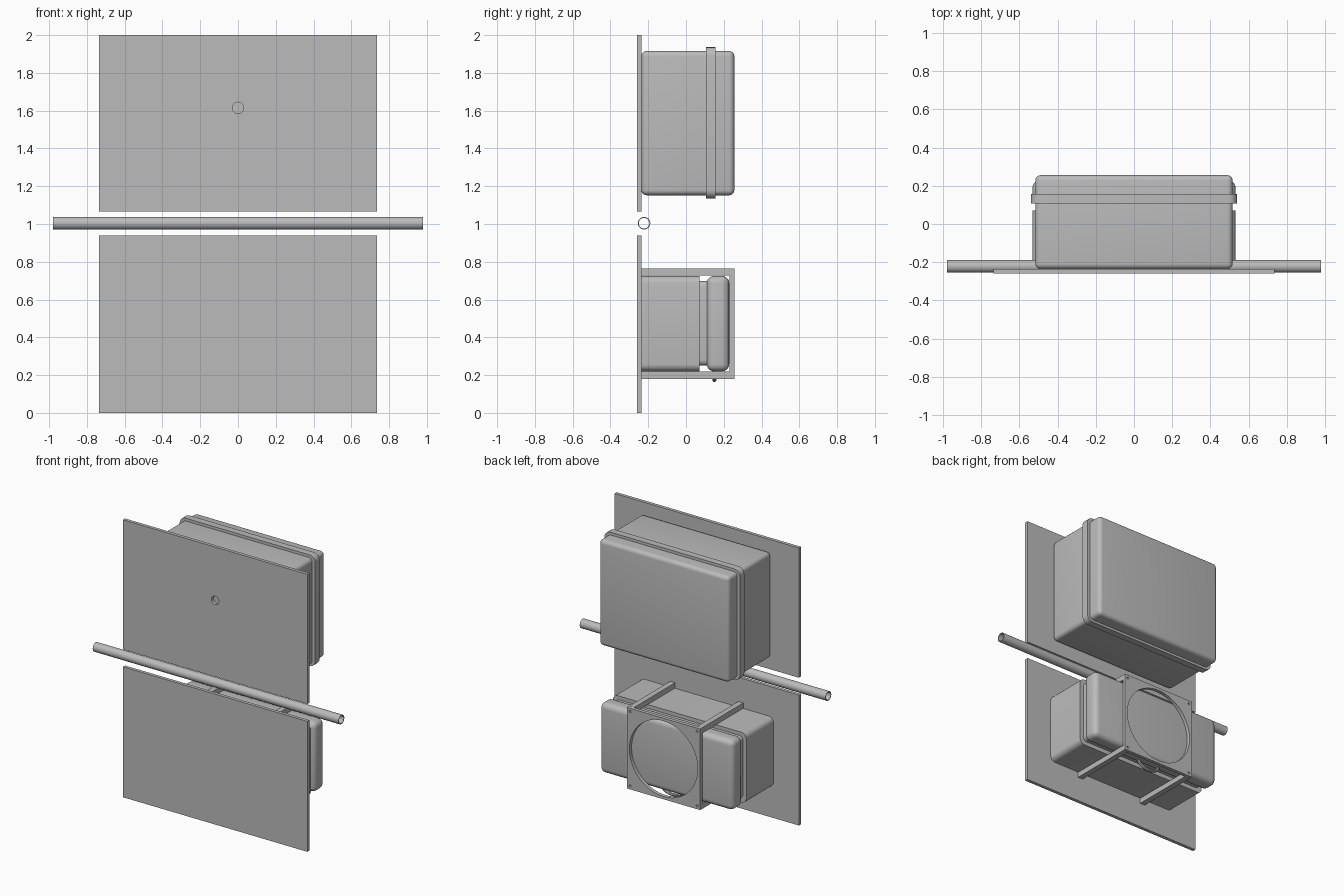
import bpy, bmesh, math
from mathutils import Matrix

old = bpy.data.objects.get("Cube")
if old:
    bpy.data.objects.remove(old, do_unlink=True)

GREY = (0.5, 0.5, 0.5, 1)
grey = bpy.data.materials.new("plain grey")
grey.use_nodes = True
grey.diffuse_color = GREY
grey.node_tree.nodes["Principled BSDF"].inputs["Base Color"].default_value = GREY


def activate(ob):
    bpy.ops.object.select_all(action='DESELECT')
    ob.select_set(True)
    bpy.context.view_layer.objects.active = ob


def smooth(ob):
    activate(ob)
    bpy.ops.object.shade_smooth_by_angle(angle=math.radians(35))


def box(name, xs, ys, zs, r=0, front=False, back=False):
    """Box with optional rounding on its long edges and its front and back rims."""
    bm = bmesh.new()
    bmesh.ops.create_cube(bm, size=1)
    for v in bm.verts:
        for i, (lo, hi) in enumerate((xs, ys, zs)):
            v.co[i] = hi if v.co[i] > 0 else lo
    if r:
        def rounded(e):
            a, b = (v.co.y for v in e.verts)
            return a != b or (front if a == ys[0] else back)
        bmesh.ops.bevel(bm, geom=[e for e in bm.edges if rounded(e)], offset=r,
                        segments=5, profile=0.5, affect='EDGES')
    me = bpy.data.meshes.new(name)
    bm.to_mesh(me)
    bm.free()
    me.materials.append(grey)
    ob = bpy.data.objects.new(name, me)
    bpy.context.collection.objects.link(ob)
    if r:
        smooth(ob)
    return ob


def drill(ob, x, z, r, sides=48):
    """Cut a round hole through along y."""
    bpy.ops.mesh.primitive_cylinder_add(vertices=sides, radius=r, depth=2, location=(x, 0, z),
                                        rotation=(math.pi / 2, 0, 0))
    cutter = bpy.context.object
    cutter.hide_render = True
    mod = ob.modifiers.new("hole", 'BOOLEAN')
    mod.operation = 'DIFFERENCE'
    mod.solver = 'EXACT'
    mod.object = cutter
    activate(ob)
    bpy.ops.object.modifier_apply(modifier=mod.name)
    bpy.data.objects.remove(cutter, do_unlink=True)


# Front panels
FRONT = (-0.26, -0.236)
upper_panel = box("upper_panel", (-0.735, 0.735), FRONT, (1.065, 2))
drill(upper_panel, 0, 1.615, 0.03, 24)
box("lower_panel", (-0.735, 0.735), FRONT, (0, 0.94))

# Hollow rail between the panels
bm = bmesh.new()
bmesh.ops.create_cone(bm, cap_ends=False, segments=32, radius1=0.033, radius2=0.033, depth=1.96,
                      matrix=Matrix.Rotation(math.pi / 2, 4, 'Y'))
me = bpy.data.meshes.new("rail_tube")
bm.to_mesh(me)
bm.free()
me.materials.append(grey)
rail = bpy.data.objects.new("rail_tube", me)
rail.location = (0, -0.222, 1.004)
bpy.context.collection.objects.link(rail)
wall = rail.modifiers.new("wall", 'SOLIDIFY')
wall.thickness = 0.005
activate(rail)
bpy.ops.object.modifier_apply(modifier=wall.name)
smooth(rail)

# Upper enclosure with its sealing rim
box("upper_case", (-0.517, 0.517), (-0.236, 0.256), (1.152, 1.916), 0.028, True, True)
box("upper_rim", (-0.54, 0.54), (0.107, 0.157), (1.135, 1.936), 0.045)

# Lower enclosure: body, recessed neck and lid
box("lower_case", (-0.532, 0.532), (-0.236, 0.072), (0.22, 0.725), 0.038)
box("lower_neck", (-0.505, 0.505), (0.06, 0.12), (0.25, 0.698), 0.03)
box("lower_lid", (-0.532, 0.532), (0.11, 0.229), (0.22, 0.725), 0.038, False, True)

# Support bars and the ring plate behind the lower enclosure
P, MID = 0.292, 0.4725
for side, word in ((-1, "right"), (1, "left")):
    xs = sorted((side * P, side * (P - 0.04)))
    box("top_bar_" + word, xs, (-0.236, 0.232), (0.727, 0.765))
    box("bottom_bar_" + word, xs, (-0.236, 0.232), (0.18, 0.218))
plate = box("ring_plate", (-P, P), (0.231, 0.256), (MID - P, MID + P))
drill(plate, 0, MID, 0.272, 64)
for sx in (-1, 1):
    for sz in (-1, 1):
        drill(plate, sx * 0.268, MID + sz * 0.268, 0.008, 12)
smooth(plate)

# Small handle loop under the lower lid
cu = bpy.data.curves.new("handle_loop", 'CURVE')
cu.dimensions = '3D'
cu.bevel_depth = 0.011
cu.bevel_resolution = 2
spline = cu.splines.new('POLY')
steps = 10
spline.points.add(steps)
for i, p in enumerate(spline.points):
    a = math.pi * i / steps
    p.co = (0.085 * math.cos(a), 0.15, 0.226 - 0.052 * math.sin(a), 1)
cu.materials.append(grey)
handle = bpy.data.objects.new("handle_loop", cu)
bpy.context.collection.objects.link(handle)
activate(handle)
bpy.ops.object.convert(target='MESH')
smooth(bpy.context.object)
